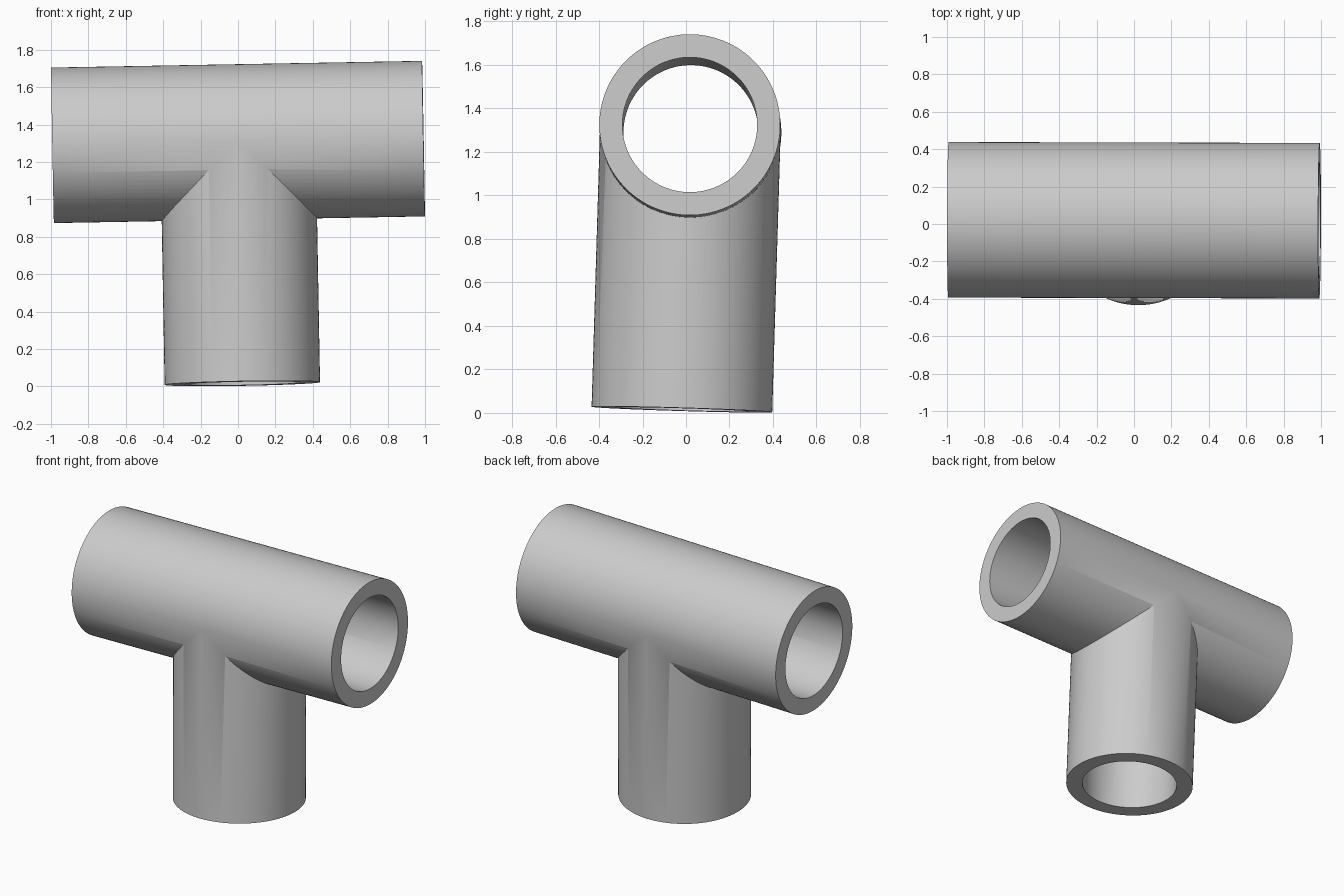
import bpy
import math

cube = bpy.data.objects.get("Cube")
if cube:
    bpy.data.objects.remove(cube, do_unlink=True)

OUTER, INNER = 0.416, 0.31
HALF_RUN, BRANCH = 0.992, 1.292
SIDES = 96

grey = bpy.data.materials.new("plain_grey")
grey.use_nodes = True
grey.diffuse_color = (0.6, 0.6, 0.6, 1)
grey.node_tree.nodes["Principled BSDF"].inputs["Base Color"].default_value = (0.6, 0.6, 0.6, 1)


def cylinder(name, radius, length, location, rotation=(0, 0, 0)):
    bpy.ops.mesh.primitive_cylinder_add(vertices=SIDES, radius=radius, depth=length,
                                        location=location, rotation=rotation)
    obj = bpy.context.object
    obj.name = name
    obj.data.materials.append(grey)
    return obj


def combine(target, other, operation):
    mod = target.modifiers.new(operation.lower(), 'BOOLEAN')
    mod.operation = operation
    mod.solver = 'EXACT'
    mod.object = other
    bpy.context.view_layer.objects.active = target
    bpy.ops.object.modifier_apply(modifier=mod.name)
    bpy.data.objects.remove(other, do_unlink=True)


# Pipe axes meet at the origin; the branch drops from the run's axis
sideways = (0, math.pi / 2, 0)
tee = cylinder("pipe_tee", OUTER, 2 * HALF_RUN, (0, 0, 0), sideways)
branch = cylinder("branch_pipe", OUTER - 0.0005, BRANCH, (0, 0, -BRANCH / 2))
combine(tee, branch, 'UNION')

# Hollow out both bores
run_bore = cylinder("run_bore", INNER, 2 * HALF_RUN + 0.2, (0, 0, 0), sideways)
combine(tee, run_bore, 'DIFFERENCE')
branch_bore = cylinder("branch_bore", INNER - 0.0005, BRANCH + 0.1, (0, 0, -(BRANCH + 0.1) / 2))
combine(tee, branch_bore, 'DIFFERENCE')

# Smooth walls with crisp rims
bpy.ops.object.select_all(action='DESELECT')
tee.select_set(True)
bpy.context.view_layer.objects.active = tee
bpy.ops.object.transform_apply(location=True, rotation=True, scale=True)
bpy.ops.object.shade_smooth_by_angle(angle=math.radians(30))

# Slight lean of the whole fitting
tee.rotation_euler = (-0.03, -0.018, -0.0025)
tee.location = (0, 0.02, 1.307)
